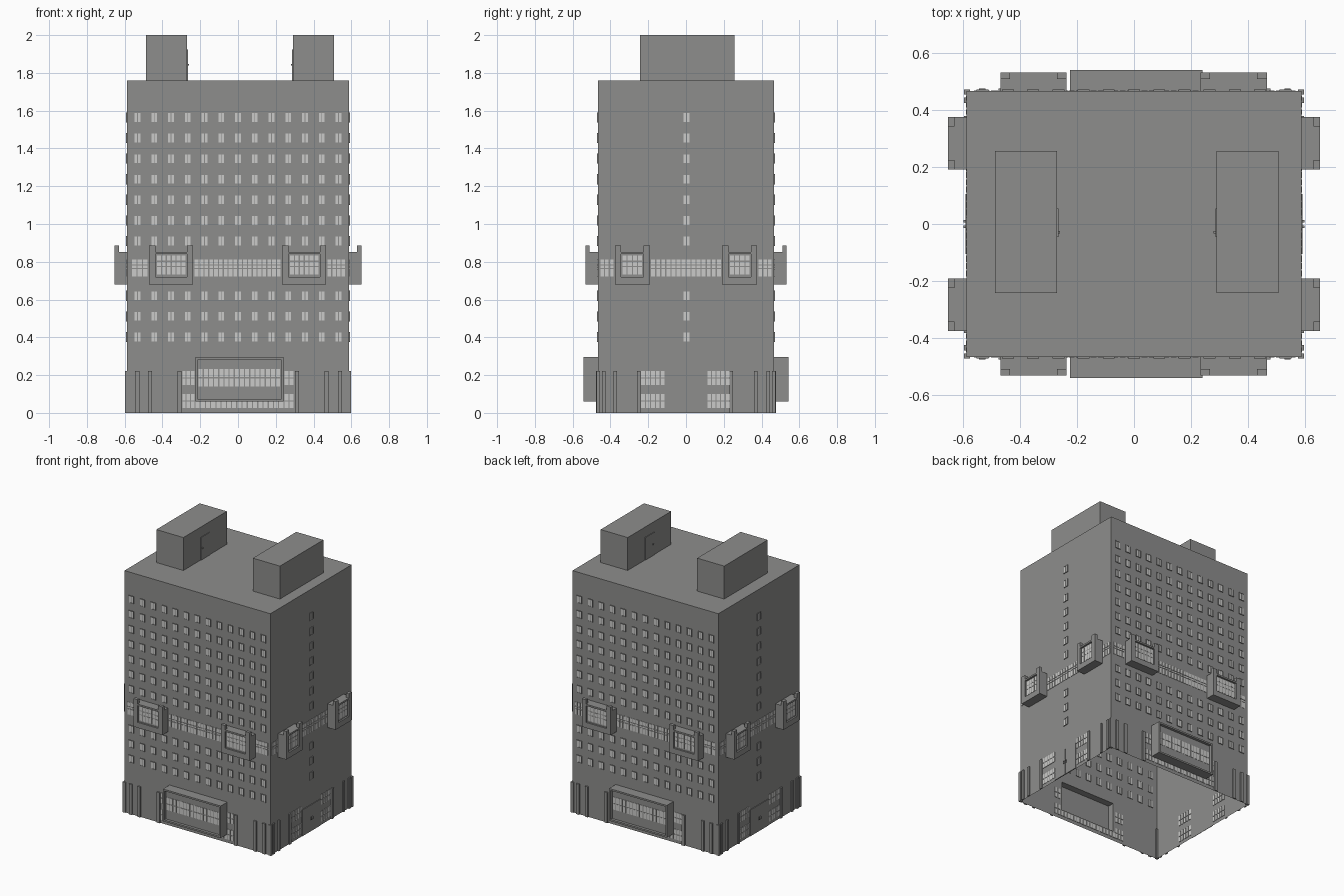
import bpy, bmesh

if "Cube" in bpy.data.objects:
    bpy.data.objects.remove(bpy.data.objects["Cube"])

W, D, H = 0.588, 0.467, 1.76          # half width, half depth, roof height
LONG = [("y", -1), ("y", 1)]          # wide walls
SHORT = [("x", -1), ("x", 1)]         # narrow walls


def material(name, v):
    m = bpy.data.materials.new(name)
    m.diffuse_color = (v, v, v * 0.98, 1)
    m.use_nodes = True
    m.node_tree.nodes["Principled BSDF"].inputs["Base Color"].default_value = m.diffuse_color
    return m


wall_mat = material("concrete grey", 0.27)
glass_mat = material("pale glass", 0.60)
parts = {}


def mesh(name):
    return parts.setdefault(name, bmesh.new())


def place(side, u, o, z):
    """Wall coordinates: u along the wall, o outward, z up."""
    axis, s = side
    return (u, s * (D + o), z) if axis == "y" else (s * (W + o), u, z)


def box(name, side, u0, u1, o0, o1, z0, z1):
    bm = mesh(name)
    v = [bm.verts.new(place(side, u, o, z)) for u in (u0, u1) for o in (o0, o1) for z in (z0, z1)]
    for f in ((0, 1, 3, 2), (4, 6, 7, 5), (0, 4, 5, 1), (2, 3, 7, 6), (0, 2, 6, 4), (1, 5, 7, 3)):
        bm.faces.new([v[i] for i in f])


def wall(side, half, holes):
    """Thin wall sheet with rectangular openings (u0, u1, z0, z1)."""
    bm = mesh("walls")
    us = sorted({-half, half, *[u for h in holes for u in h[:2]]})
    zs = sorted({0, H, *[z for h in holes for z in h[2:]]})
    grid = {(u, z): bm.verts.new(place(side, u, 0, z)) for u in us for z in zs}
    for ua, ub in zip(us, us[1:]):
        for za, zb in zip(zs, zs[1:]):
            um, zm = (ua + ub) / 2, (za + zb) / 2
            if not any(h[0] < um < h[1] and h[2] < zm < h[3] for h in holes):
                bm.faces.new([grid[c] for c in ((ua, za), (ub, za), (ub, zb), (ua, zb))])


def panes(side, u0, u1, rows, pitch, o=0.0, gap=0.006):
    """Strip of panes filling u0..u1 on each row."""
    n = max(1, round((u1 - u0) / pitch))
    step = (u1 - u0) / n
    for z0, z1 in rows:
        for i in range(n):
            a = u0 + i * step
            box("window_glass", side, a + gap / 2, a + step - gap / 2, o - 0.004, o + 0.003, z0, z1)


def frame(name, side, u0, u1, z0, z1, t, o0, o1):
    """Hollow rectangular surround of bar thickness t."""
    box(name, side, u0, u0 + t, o0, o1, z0, z1)
    box(name, side, u1 - t, u1, o0, o1, z0, z1)
    box(name, side, u0 + t, u1 - t, o0, o1, z0, z0 + t)
    box(name, side, u0 + t, u1 - t, o0, o1, z1 - t, z1)


def small_window(side, u, z):
    frame("window_frames", side, u - 0.021, u + 0.021, z - 0.027, z + 0.027, 0.004, -0.004, 0.005)
    panes(side, u - 0.018, u + 0.018, [(z - 0.023, z + 0.023)], 0.018, 0.0, 0.005)


def bay(side, u0, u1, depth=0.065):
    """Projecting window bay with two raised corner posts."""
    z0, z1, b = 0.68, 0.853, 0.034
    box("bays", side, u0, u0 + b, 0, depth, z0, z1)
    box("bays", side, u1 - b, u1, 0, depth, z0, z1)
    box("bays", side, u0 + b, u1 - b, 0, depth, z0, z0 + 0.04)
    box("bays", side, u0 + b, u1 - b, 0, depth, z1 - 0.012, z1)
    box("bays", side, u0 + b, u1 - b, depth - 0.02, depth - 0.012, z0 + 0.04, z1 - 0.012)
    for a in (u0, u1 - b):
        box("bay_posts", side, a, a + b, depth - 0.022, depth, z1, 0.885)
    panes(side, u0 + b + 0.004, u1 - b - 0.004, [(0.732, 0.772), (0.777, 0.800), (0.806, 0.834)],
          0.026, depth - 0.014)


ROWS = [0.402 + 0.109 * i for i in range(3)] + [0.91 + 0.109 * i for i in range(7)]
BAND = [(0.722, 0.763), (0.768, 0.779), (0.785, 0.812)]
GROUND = [(0.025, 0.06), (0.066, 0.1), (0.148, 0.182), (0.188, 0.222)]

# Wide walls
for side in LONG:
    bays = [(-0.47, -0.237), (0.234, 0.467)]
    canopy = (-0.225, 0.24, 0.06, 0.295)
    wall(side, W, [(a + 0.034, b - 0.034, 0.72, 0.841) for a, b in bays]
         + [(-0.213, 0.228, 0.072, 0.283)])
    for z in ROWS:
        for i in range(-6, 7):
            small_window(side, 0.0887 * i, z)
    for a, b in bays:
        bay(side, a, b)
    for a, b in ((-0.565, -0.475), (-0.232, 0.229), (0.472, 0.57)):
        panes(side, a, b, BAND, 0.026)
    # Entrance canopy box with recessed glazing
    frame("canopies", side, *canopy, 0.012, 0, 0.075)
    box("canopies", side, -0.213, 0.228, 0.048, 0.055, 0.072, 0.283)
    panes(side, -0.211, 0.226, [(0.14, 0.183), (0.189, 0.232)], 0.028, 0.054)
    # Shop glazing beside and below the canopy
    for a, b in ((-0.298, -0.228), (0.243, 0.296)):
        panes(side, a, b, GROUND, 0.027)
    panes(side, -0.228, 0.243, GROUND[:1], 0.027)
    for u in (-0.533, -0.466, -0.31, 0.313, 0.469, 0.54):
        box("pilasters", side, u - 0.011, u + 0.011, 0, 0.01, 0, 0.222)

# Narrow walls
for side in SHORT:
    bays = [(-0.377, -0.191), (0.191, 0.377)]
    wall(side, D, [(a + 0.034, b - 0.034, 0.72, 0.841) for a, b in bays])
    for z in ROWS:
        small_window(side, 0.003, z)
    for a, b in bays:
        bay(side, a, b)
    for a, b in ((-0.455, -0.382), (-0.187, 0.187), (0.382, 0.455)):
        panes(side, a, b, BAND, 0.026)
    for a, b in ((-0.24, -0.11), (0.11, 0.232)):
        panes(side, a, b, GROUND, 0.026)
    for u in (-0.435, -0.375, -0.25, 0.24, 0.37, 0.435):
        box("pilasters", side, u - 0.009, u + 0.009, 0, 0.01, 0, 0.222)
    # Double door with knobs
    for s in (-1, 1):
        a, b = sorted((s * 0.001, s * 0.106))
        box("doors", side, a, b, 0, 0.005, 0.002, 0.193)
        for z in (0.09, 0.102):
            box("door_knobs", side, s * 0.01 - 0.004, s * 0.01 + 0.004, 0.005, 0.011, z - 0.004, z + 0.004)
    # Corner piers
    for s in (-1, 1):
        a, b = sorted((s * (D - 0.012), s * (D + 0.006)))
        box("corner_piers", side, a, b, -0.012, 0.01, 0, 0.222)

# Flat roof sheet
bm = mesh("roof")
bm.faces.new([bm.verts.new(p) for p in ((-W, -D, H), (W, -D, H), (W, D, H), (-W, D, H))])

# Rooftop huts, with doors facing each other
for x0, x1, xd, s in ((-0.488, -0.27, -0.27, 1), (0.29, 0.508, 0.29, -1)):
    F = ("y", 1)
    box("roof_huts", F, x0, x1, -D - 0.243, -D + 0.257, H, 2.0)
    a, b = sorted((xd, xd + s * 0.004))
    box("roof_doors", F, a, b, -D - 0.045, -D + 0.055, H, 1.925)
    a, b = sorted((xd, xd + s * 0.01))
    box("roof_door_knobs", F, a, b, -D - 0.033, -D - 0.025, 1.84, 1.848)

# Turn every part mesh into an object
for name, bm in parts.items():
    if name == "walls":
        bmesh.ops.remove_doubles(bm, verts=bm.verts, dist=1e-5)
    bmesh.ops.recalc_face_normals(bm, faces=bm.faces)
    me = bpy.data.meshes.new(name)
    bm.to_mesh(me)
    bm.free()
    me.materials.append(glass_mat if name == "window_glass" else wall_mat)
    bpy.context.scene.collection.objects.link(bpy.data.objects.new(name, me))
